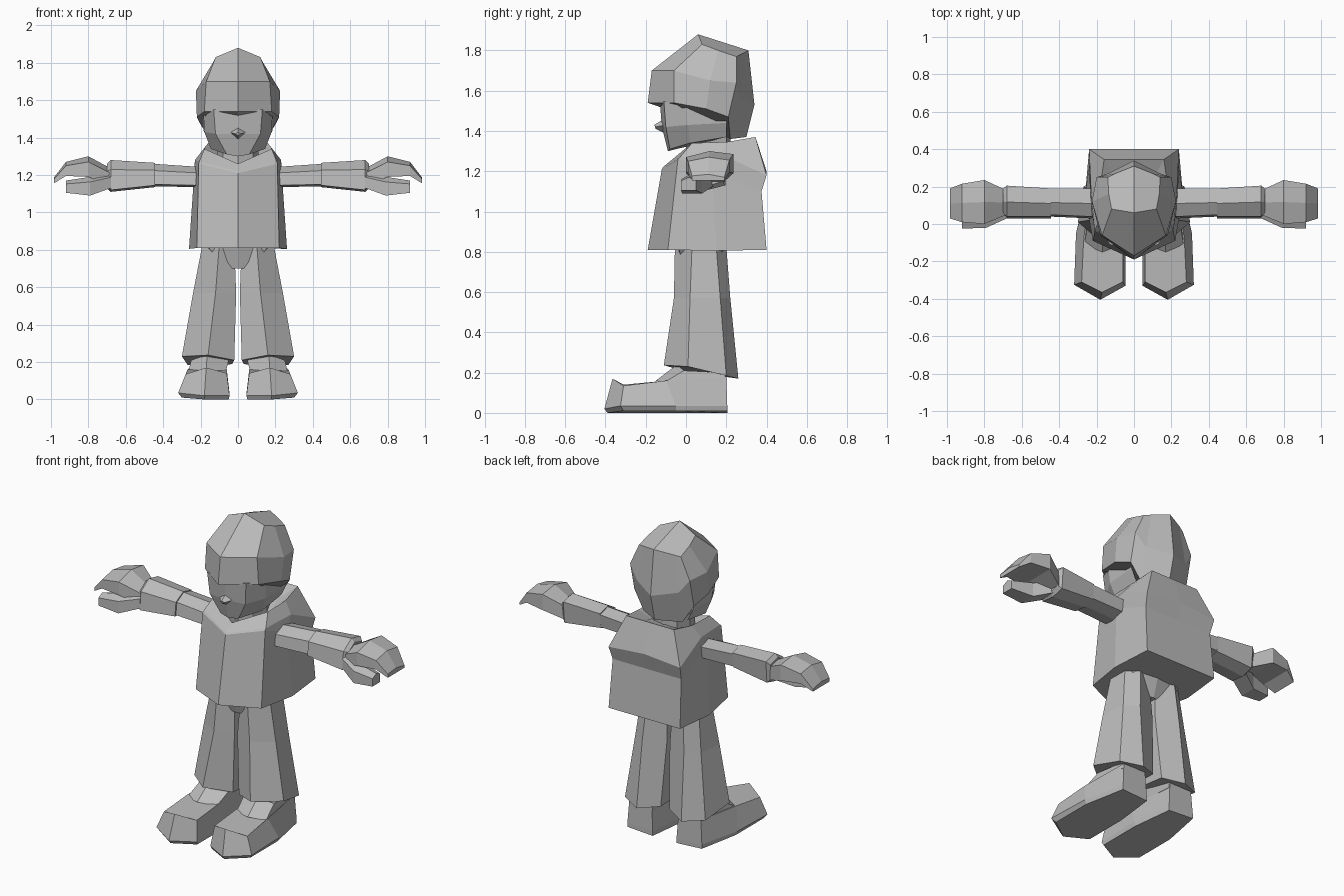
import bpy, bmesh

grey = bpy.data.materials.new("plain grey")
grey.diffuse_color = (0.5, 0.5, 0.5, 1)


def loft(name, rings, sym=False):
    """Skin rings of points. sym: rings are half outlines on the centre plane,
    front to back; otherwise closed rings of a part mirrored to the other side."""
    bm = bmesh.new()
    signs = (1, -1) if sym else (1,)
    for s in signs:
        vs = [[bm.verts.new((s * x, y, z)) for x, y, z in r] for r in rings]
        n = len(rings[0])
        for a, b in zip(vs, vs[1:]):
            for i in range(n - 1 if sym else n):
                j = (i + 1) % n
                bm.faces.new((a[i], a[j], b[j], b[i]))
        bm.faces.new(vs[0])
        bm.faces.new(vs[-1])
    bmesh.ops.remove_doubles(bm, verts=bm.verts, dist=0.0005)
    bmesh.ops.recalc_face_normals(bm, faces=bm.faces)
    me = bpy.data.meshes.new(name)
    bm.to_mesh(me)
    bm.free()
    me.materials.append(grey)
    ob = bpy.data.objects.new(name, me)
    bpy.context.collection.objects.link(ob)
    if not sym:
        ob.modifiers.new("other side", 'MIRROR').use_mirror_merge = False
    return ob


# Hat: brim line, widest line, crown
loft("hat", [
    [(0, -.19, 1.54), (.18, -.06, 1.54), (.22, .10, 1.51), (.20, .21, 1.47), (.13, .22, 1.36), (0, .30, 1.37)],
    [(0, -.17, 1.70), (.17, -.06, 1.70), (.225, .12, 1.65), (.20, .25, 1.64), (.14, .27, 1.56), (0, .34, 1.53)],
    [(0, .06, 1.88), (.12, .08, 1.83), (.135, .16, 1.80), (.14, .25, 1.77), (.10, .27, 1.78), (0, .31, 1.80)],
], sym=True)

# Face, nose and neck
loft("face", [
    [(0, -.13, 1.55), (.13, -.11, 1.55), (.185, 0, 1.54), (.19, .2, 1.50)],
    [(0, -.12, 1.42), (.12, -.10, 1.42), (.18, .01, 1.43), (.185, .2, 1.44)],
    [(0, -.09, 1.30), (.06, -.08, 1.31), (.145, .02, 1.34), (.15, .2, 1.37)],
], sym=True)
loft("nose", [
    [(0, -.11, 1.46), (.05, -.10, 1.43), (0, -.11, 1.39)],
    [(0, -.157, 1.43), (.015, -.15, 1.42), (0, -.15, 1.41)],
], sym=True)
loft("neck", [
    [(0, .0, z), (.08, .03, z), (.11, .12, z), (.08, .2, z), (0, .22, z)] for z in (1.2, 1.42)
], sym=True)

# Coat: hem, shoulder line, hood edge, collar rim, neck opening
loft("coat", [
    [(0, -.19, .81), (.22, -.09, .81), (.262, .15, .805), (.24, .40, .81), (0, .40, .81)],
    [(0, -.12, 1.21), (.21, -.04, 1.26), (.235, .13, 1.20), (.23, .375, 1.10), (0, .375, 1.10)],
    [(0, -.115, 1.22), (.208, -.03, 1.27), (.23, .18, 1.28), (.24, .40, 1.18), (0, .40, 1.20)],
    [(0, -.06, 1.26), (.18, .03, 1.34), (.18, .20, 1.345), (.16, .345, 1.37), (0, .345, 1.37)],
    [(0, .0, 1.24), (.10, .04, 1.27), (.12, .14, 1.28), (.10, .24, 1.32), (0, .25, 1.32)],
], sym=True)

# Hips under the coat
loft("hips", [
    [(0, -.06, .84), (.18, -.04, .84), (.19, .19, .84), (0, .21, .84)],
    [(0, -.02, .70), (.07, -.01, .70), (.08, .15, .70), (0, .17, .70)],
], sym=True)


# Sleeves: five-sided, widening to the cuff with a ridge on top
def sleeve(x, y0, y1, z0, z1):
    m = (y0 + y1) / 2
    return [(x, y0, z0 + .01), (x, y0 + .01, z0 + .7 * (z1 - z0)), (x, m, z1),
            (x, y1, z1 - .02), (x, y1 - .01, z0 + .02), (x, m, z0)]


loft("upper_sleeve", [sleeve(.20, .04, .18, 1.145, 1.23), sleeve(.23, .03, .19, 1.135, 1.245),
                      sleeve(.455, .04, .19, 1.14, 1.26)])
loft("lower_sleeve", [sleeve(.445, .03, .19, 1.135, 1.265), sleeve(.68, .03, .205, 1.11, 1.28),
                      sleeve(.70, .05, .19, 1.13, 1.26)])


# Hands: curled palm with fingers, and a thumb below
def box_ring(x, y0, y1, z0, z1):
    m = (y0 + y1) / 2
    return [(x, y0, z0), (x, y0, z1 - .03 * (z1 - z0) / .11), (x, m, z1), (x, y1, z1 - .015), (x, y1, z0)]


loft("hand", [box_ring(.68, .05, .18, 1.14, 1.235), box_ring(.80, .0, .235, 1.19, 1.30),
              box_ring(.92, .01, .215, 1.195, 1.27), box_ring(.985, .03, .19, 1.155, 1.185)])
loft("thumb", [box_ring(.68, .03, .14, 1.13, 1.21), box_ring(.79, -.02, .08, 1.09, 1.19),
               box_ring(.92, -.025, .05, 1.105, 1.17)])

# Trouser legs: six-sided, flaring to a sloped cuff
loft("trouser_leg", [
    [(.10, -.055, .83), (.19, .03, .83), (.19, .15, .83), (.12, .20, .83), (.02, .15, .83), (.02, .0, .83)],
    [(.12, -.06, .57), (.24, .02, .57), (.22, .17, .57), (.14, .22, .57), (.01, .17, .57), (.01, -.02, .57)],
    [(.16, -.11, .237), (.30, .01, .23), (.27, .20, .185), (.15, .26, .17), (.03, .20, .19), (.02, -.02, .21)],
])

# Shoes: sole, welt and upper, then the ankle piece
loft("shoe", [
    [(.18, -.39, .0), (.30, -.31, .01), (.30, -.05, .01), (.25, .205, .01), (.08, .205, 0), (.05, -.05, 0), (.05, -.32, 0)],
    [(.18, -.405, .02), (.32, -.325, .035), (.31, -.05, .035), (.25, .205, .035), (.08, .205, .03), (.045, -.05, .03),
     (.045, -.33, .02)],
    [(.17, -.365, .17), (.28, -.31, .135), (.27, -.10, .16), (.24, .20, .18), (.09, .20, .18), (.06, -.10, .16),
     (.06, -.31, .14)],
])
loft("shoe_ankle", [
    [(.17, -.15, .16), (.265, -.11, .15), (.245, .20, .15), (.085, .20, .15), (.065, -.11, .15)],
    [(.165, -.045, .24), (.25, -.01, .21), (.23, .19, .20), (.09, .19, .20), (.05, -.01, .21)],
])
